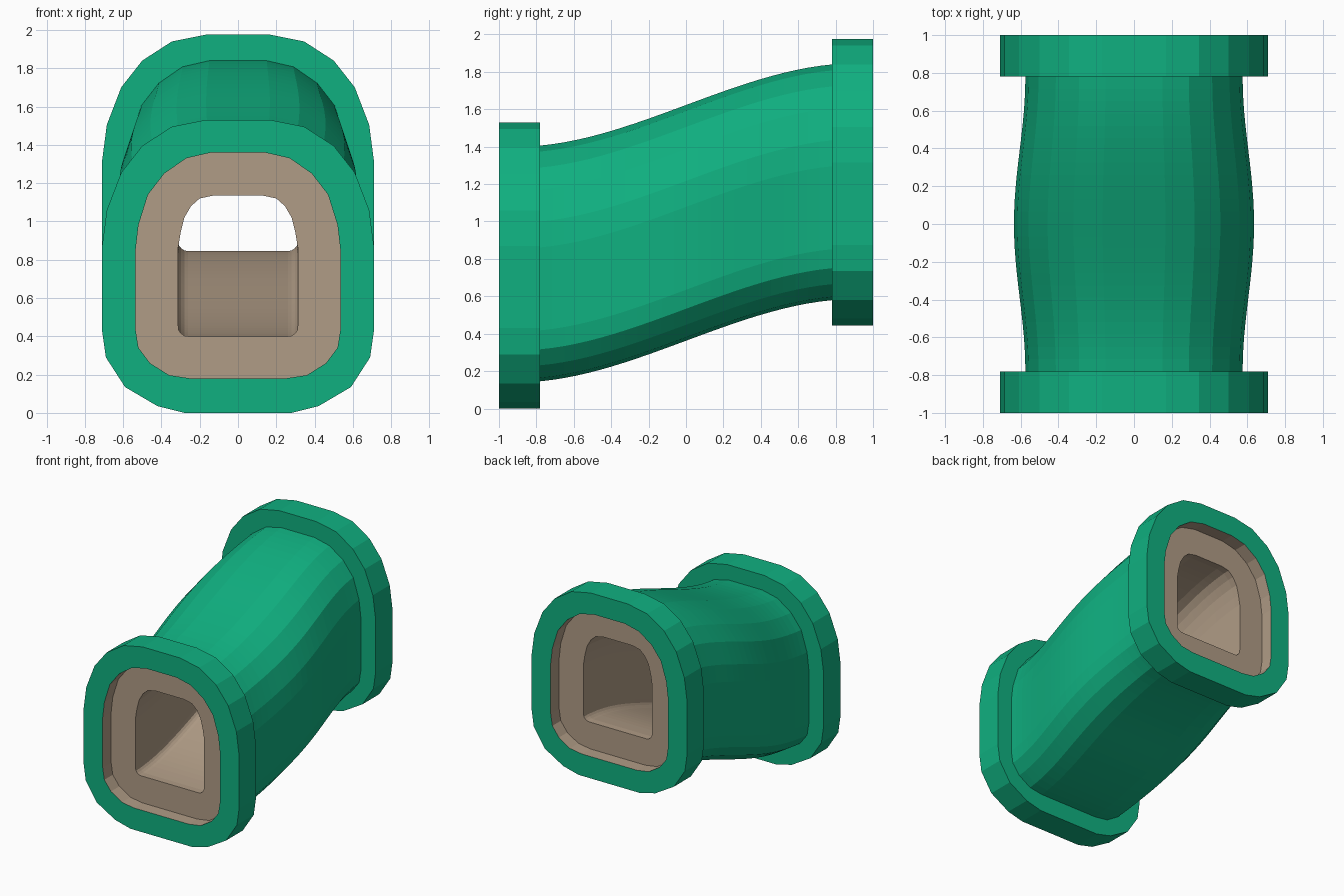
import bpy
from math import cos, pi

cube = bpy.data.objects.get("Cube")
if cube:
    bpy.data.objects.remove(cube, do_unlink=True)

RISE, BEND, MID = 0.445, 0.9, 0.77
LIP, RECESS = 0.78, 0.89

# Right halves of the cross-sections, bottom to top (x, z)
FLANGE = [(.28, 0), (.42, .035), (.59, .135), (.69, .29), (.71, .43), (.71, .87),
          (.685, 1.06), (.61, 1.255), (.5, 1.395), (.345, 1.495), (.17, 1.53)]
SOCKET = [(.25, .18), (.36, .197), (.46, .26), (.52, .34), (.535, .435), (.535, .85),
          (.52, .98), (.47, 1.14), (.385, 1.25), (.27, 1.33), (.14, 1.36)]
HOLE = [(.26, .4), (.28, .403), (.297, .415), (.309, .43), (.313, .46), (.313, .86),
        (.3, .94), (.28, 1.02), (.245, 1.08), (.2, 1.12), (.13, 1.135)]
TUBE = [(x * 1.075, MID + (z - MID) * 1.068) for x, z in SOCKET]


def material(name, color):
    mat = bpy.data.materials.new(name)
    mat.use_nodes = True
    mat.diffuse_color = color
    mat.node_tree.nodes["Principled BSDF"].inputs["Base Color"].default_value = color
    return mat


def ring(half, y, widen=1.0):
    """Mirrored cross-section at depth y, lifted along the S-bend."""
    t = min(max((y + BEND) / (2 * BEND), 0), 1)
    if abs(y) >= LIP and half is not TUBE:
        t = round(t)
    lift = RISE * t * t * (3 - 2 * t)
    full = half + [(-x, z) for x, z in reversed(half)]
    return [(x * widen, y, z + lift) for x, z in full]


def loft(name, rings, mat):
    n = len(rings[0])
    faces = []
    for r in range(len(rings) - 1):
        for i in range(n):
            j = (i + 1) % n
            a, b = r * n, (r + 1) * n
            faces.append((a + i, b + i, b + j, a + j))
    mesh = bpy.data.meshes.new(name)
    mesh.from_pydata([v for r in rings for v in r], [], faces)
    mesh.materials.append(mat)
    obj = bpy.data.objects.new(name, mesh)
    bpy.context.collection.objects.link(obj)
    return obj


def steps(end, count):
    return [-end + 2 * end * k / count for k in range(count + 1)]


green = material("green", (0.005, 0.434, 0.216, 1))
tan = material("tan", (0.434, 0.332, 0.238, 1))

# End flanges
for name, y0, y1 in (("front_flange", -1, -LIP), ("back_flange", LIP, 1)):
    loft(name, [ring(SOCKET, y0), ring(FLANGE, y0),
                ring(FLANGE, y1), ring(SOCKET, y1)], green)

# Outer tube, swelling sideways in the middle
loft("outer_tube", [ring(TUBE, y, 1 + 0.105 * cos(pi * y / (2 * LIP)) ** 2)
                    for y in steps(LIP, 24)], green)

# Lining: sockets at both ends and the bore between them, facing inward
bore = [ring(HOLE, y) for y in reversed(steps(RECESS, 32))]
loft("lining", [ring(SOCKET, 1), ring(SOCKET, RECESS)] + bore
     + [ring(SOCKET, -RECESS), ring(SOCKET, -1)], tan)
